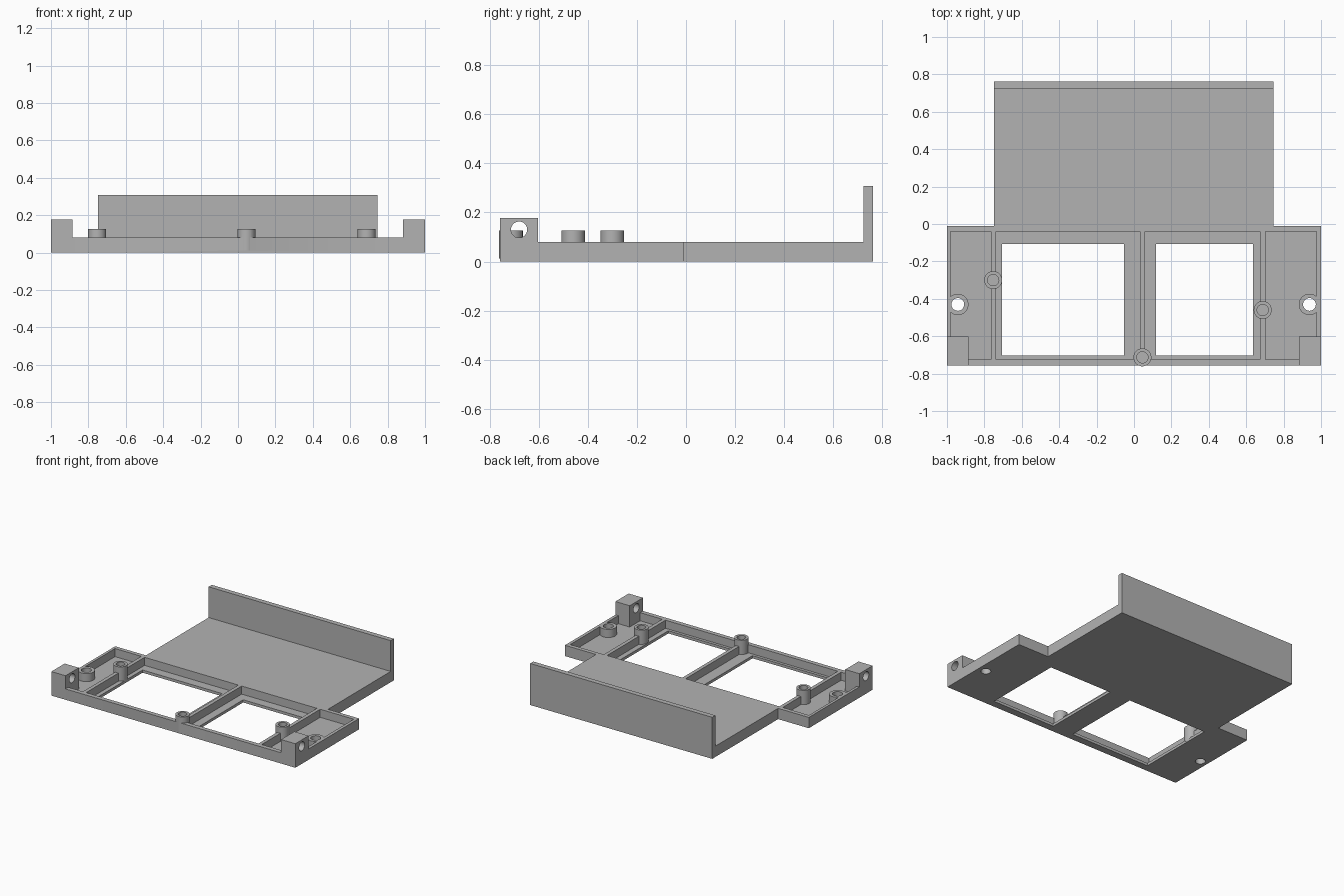
import bpy, math

if "Cube" in bpy.data.objects:
    bpy.data.objects.remove(bpy.data.objects["Cube"])

plastic = bpy.data.materials.new("grey plastic")
plastic.diffuse_color = (0.45, 0.45, 0.45, 1)
plastic.use_nodes = True
plastic.node_tree.nodes["Principled BSDF"].inputs["Base Color"].default_value = plastic.diffuse_color


def box(name, x0, x1, y0, y1, z0, z1):
    bpy.ops.mesh.primitive_cube_add(size=1, location=((x0 + x1) / 2, (y0 + y1) / 2, (z0 + z1) / 2))
    ob = bpy.context.object
    ob.name = name
    ob.scale = (x1 - x0, y1 - y0, z1 - z0)
    bpy.ops.object.transform_apply(location=True, scale=True)
    return ob


def rod(name, x, y, z0, z1, r):
    bpy.ops.mesh.primitive_cylinder_add(vertices=48, radius=r, depth=z1 - z0,
                                        location=(x, y, (z0 + z1) / 2))
    bpy.context.object.name = name
    return bpy.context.object


def combine(target, tool, operation):
    mod = target.modifiers.new(operation, 'BOOLEAN')
    mod.operation, mod.solver, mod.object = operation, 'EXACT', tool
    bpy.context.view_layer.objects.active = target
    bpy.ops.object.modifier_apply(modifier=mod.name)
    bpy.data.objects.remove(tool)


FRONT, REAR, TOP, FLOOR = -0.757, -0.01, 0.08, 0.02

# Front tray with four pockets separated by thin ribs
bracket = box("mounting_bracket", -1, 1, FRONT, REAR, 0, TOP)
for x0, x1 in ((-0.98, -0.765), (-0.738, 0.031), (0.058, 0.675), (0.702, 0.977)):
    combine(bracket, box("pocket", x0, x1, -0.724, -0.04, FLOOR, 0.2), 'DIFFERENCE')

# Window openings in the two middle pockets
for x0, x1 in ((-0.707, -0.053), (0.118, 0.637)):
    combine(bracket, box("window", x0, x1, -0.703, -0.108, -0.1, 0.2), 'DIFFERENCE')

# Rear shelf and upright wall
combine(bracket, box("rear_shelf", -0.748, 0.745, REAR - 0.01, 0.761, 0, TOP), 'UNION')
combine(bracket, box("rear_wall", -0.748, 0.745, 0.724, 0.761, 0.04, 0.308), 'UNION')

# Corner lugs with a sideways hole
for x0, x1 in ((-1, -0.884), (0.883, 1)):
    combine(bracket, box("corner_lug", x0, x1, FRONT, -0.602, 0, 0.178), 'UNION')
    hole = rod("lug_hole", 0, 0, -0.1, 0.1, 0.033)
    hole.rotation_euler = (0, math.pi / 2, 0)
    hole.location = ((x0 + x1) / 2, -0.68, 0.13)
    bpy.context.view_layer.update()
    combine(bracket, hole, 'DIFFERENCE')

# Screw bosses flush with the rim, drilled through
for x in (-0.942, 0.938):
    combine(bracket, rod("screw_boss", x, -0.43, 0.01, TOP, 0.057), 'UNION')
    combine(bracket, rod("screw_hole", x, -0.43, -0.1, 0.2, 0.034), 'DIFFERENCE')

# Standing posts with blind holes
for x, y in ((-0.753, -0.3), (0.045, -0.713), (0.688, -0.46)):
    combine(bracket, rod("post", x, y, 0.012, 0.126, 0.048), 'UNION')
    combine(bracket, rod("post_hole", x, y, FLOOR, 0.2, 0.03), 'DIFFERENCE')

bracket.data.materials.clear()
bracket.data.materials.append(plastic)
for p in bracket.data.polygons:
    p.material_index = 0
bpy.ops.object.select_all(action='DESELECT')
bracket.select_set(True)
bpy.context.view_layer.objects.active = bracket
bpy.ops.object.shade_smooth_by_angle(angle=math.radians(30))
